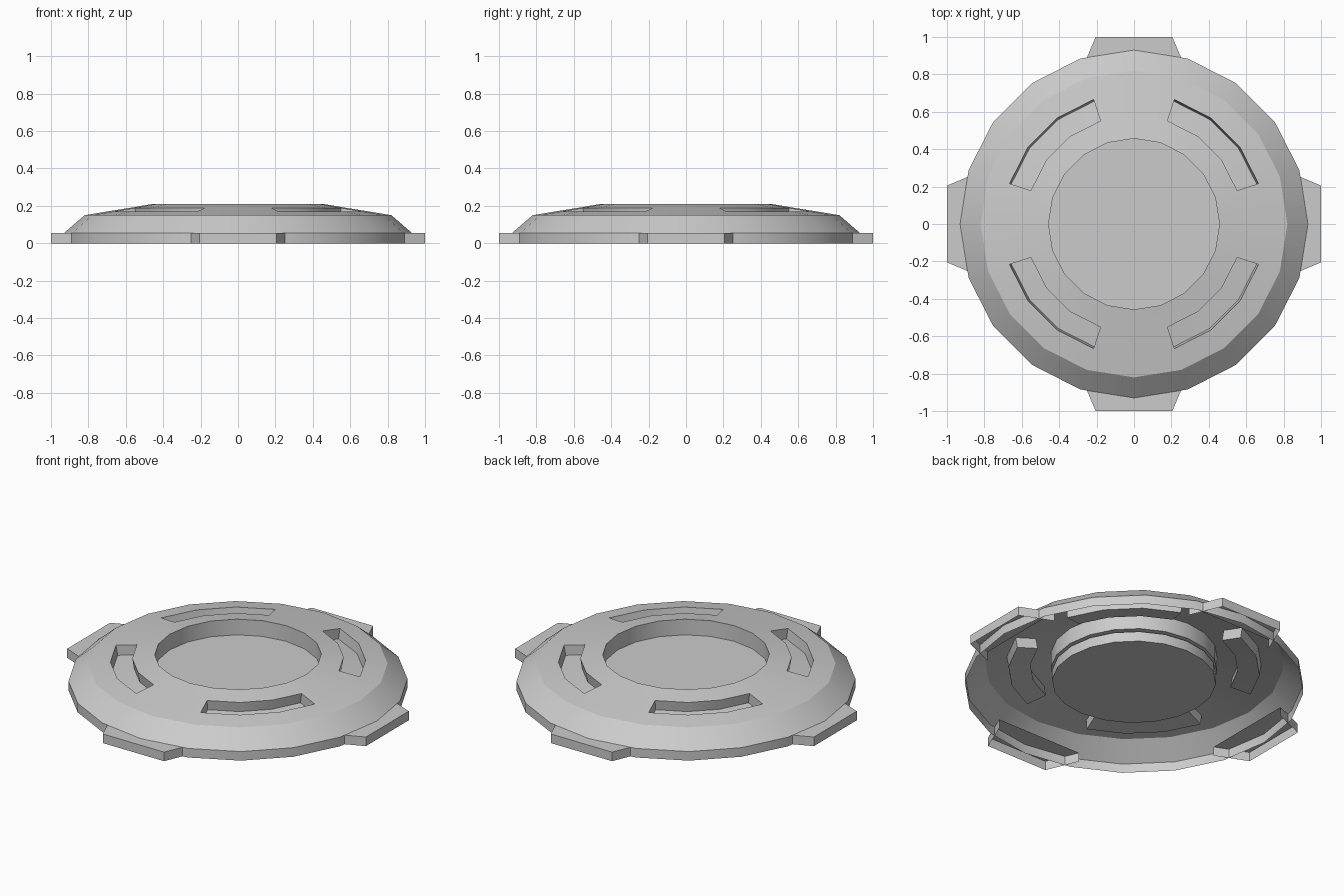
import bpy, bmesh, math
from mathutils import Matrix

if "Cube" in bpy.data.objects:
    bpy.data.objects.remove(bpy.data.objects["Cube"], do_unlink=True)

grey = bpy.data.materials.new("light grey")
grey.use_nodes = True
colour = (0.6, 0.6, 0.6, 1)
grey.diffuse_color = colour
grey.node_tree.nodes["Principled BSDF"].inputs["Base Color"].default_value = colour

SIDES = 20
RIM = 0.055


def finish(bm, name):
    bmesh.ops.remove_doubles(bm, verts=bm.verts, dist=0.0005)
    mesh = bpy.data.meshes.new(name)
    bm.to_mesh(mesh)
    bm.free()
    mesh.materials.append(grey)
    obj = bpy.data.objects.new(name, mesh)
    bpy.context.collection.objects.link(obj)
    bpy.ops.object.select_all(action="DESELECT")
    obj.select_set(True)
    bpy.context.view_layer.objects.active = obj
    bpy.ops.object.shade_smooth_by_angle(angle=math.radians(25))
    return obj


def point(r, z, step):
    a = 2 * math.pi * step / SIDES
    return (r * math.cos(a), r * math.sin(a), z)


def sweep(bm, profile, steps):
    """Sweep a (radius, height) profile over the given angular steps."""
    for s in steps:
        for (r1, z1), (r2, z2) in zip(profile, profile[1:]):
            corners = [point(r1, z1, s), point(r1, z1, s + 1),
                       point(r2, z2, s + 1), point(r2, z2, s)]
            bm.faces.new([bm.verts.new(c) for c in corners])


def disc(bm, r, z, up=True):
    ring = [bm.verts.new(point(r, z, s)) for s in range(SIDES)]
    bm.faces.new(ring if up else ring[::-1])


# Thin domed shell with a central well and openings for the slots
slot_outer, slot_inner = (0.70, 0.17), (0.58, 0.189)
well_top, well_floor = (0.457, 0.21), (0.457, 0.115)
everywhere = range(SIDES)
slot_starts = [1 + 5 * q for q in range(4)]
slot_steps = [s + k for s in slot_starts for k in range(3)]

bm = bmesh.new()
sweep(bm, [(0.93, 0), (0.93, RIM), (0.82, 0.15), slot_outer], everywhere)
sweep(bm, [slot_outer, slot_inner], [s for s in everywhere if s not in slot_steps])
sweep(bm, [slot_inner, well_top, well_floor], everywhere)
disc(bm, *well_floor)
finish(bm, "shell")

# Four curved recessed slots, sunk square to the sloping top
pocket = [slot_outer, (0.69, 0.11), (0.57, 0.129), slot_inner]
for number, start in enumerate(slot_starts, 1):
    bm = bmesh.new()
    sweep(bm, pocket, range(start, start + 3))
    bm.faces.new([bm.verts.new(point(r, z, start)) for r, z in pocket])
    bm.faces.new([bm.verts.new(point(r, z, start + 3)) for r, z in pocket[::-1]])
    finish(bm, f"slot_{number}")

# Drum under the well
bm = bmesh.new()
sweep(bm, [(0.45, 0.04), (0.45, 0.1)], everywhere)
disc(bm, 0.45, 0.04, up=False)
disc(bm, 0.45, 0.1)
finish(bm, "under_drum")

# Four tapered rim tabs, open underneath and on the inner side
outline = [(0.81, -0.285), (1, -0.205), (1, 0.205), (0.81, 0.285)]
for q, side in enumerate(["left", "back", "right", "front"]):
    bm = bmesh.new()
    top = [bm.verts.new((x, y, RIM)) for x, y in outline]
    low = [bm.verts.new((x, y, 0)) for x, y in outline]
    bm.faces.new(top)
    for i in range(3):
        bm.faces.new([low[i], low[i + 1], top[i + 1], top[i]])
    bmesh.ops.rotate(bm, verts=bm.verts, matrix=Matrix.Rotation(q * math.pi / 2, 3, "Z"))
    finish(bm, f"{side}_tab")
